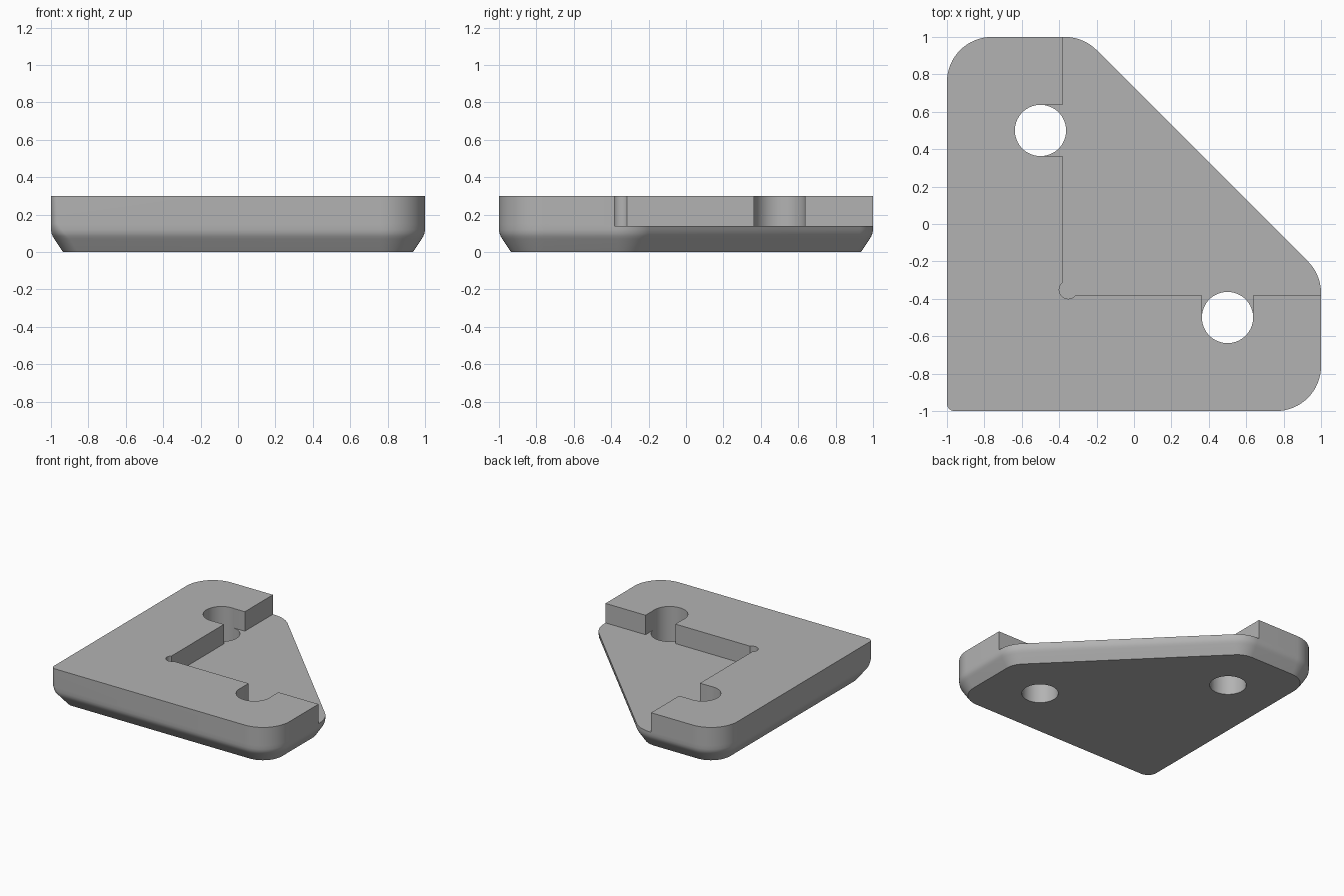
import bpy
import bmesh
from math import atan2, cos, sin, pi, radians
from mathutils import Vector

cube = bpy.data.objects.get("Cube")
if cube:
    bpy.data.objects.remove(cube, do_unlink=True)

grey = bpy.data.materials.new("plain grey")
grey.use_nodes = True
GREY = (0.45, 0.45, 0.45, 1)
grey.diffuse_color = GREY
grey.node_tree.nodes["Principled BSDF"].inputs["Base Color"].default_value = GREY

TOP, FLOOR = 0.30, 0.14
STEP = -0.383           # inner faces of the two raised arms
HOLE, HOLE_R = 0.5, 0.137
ROUND = 0.24            # large corner radius
CORNERS = [(-1, -1), (1, -1), (1, -0.27), (-0.27, 1), (-1, 1)]


def outline(inset, sharp_radius, steps=16):
    """Rounded bracket outline, moved inward by inset."""
    pts = []
    verts = [Vector(c) for c in CORNERS]
    for i, v in enumerate(verts):
        d1 = (v - verts[i - 1]).normalized()
        d2 = (verts[(i + 1) % len(verts)] - v).normalized()
        n1, n2 = Vector((-d1.y, d1.x)), Vector((-d2.y, d2.x))
        r = sharp_radius if i == 0 else ROUND - inset
        centre = v + (n1 + n2) * (inset + r) / (1 + n1.dot(n2))
        start, turn = atan2(-n1.y, -n1.x), n1.angle(n2)
        for k in range(steps + 1):
            a = start + turn * k / steps
            pts.append(centre + Vector((cos(a), sin(a))) * r)
    return pts


def loft(name, layers):
    """Solid skinned through (z, points) layers and capped at both ends."""
    bm = bmesh.new()
    rings = [[bm.verts.new((p[0], p[1], z)) for p in pts] for z, pts in layers]
    n = len(rings[0])
    for low, high in zip(rings, rings[1:]):
        for i in range(n):
            j = (i + 1) % n
            bm.faces.new((low[i], low[j], high[j], high[i]))
    bm.faces.new(rings[0][::-1])
    bm.faces.new(rings[-1])
    mesh = bpy.data.meshes.new(name)
    bm.to_mesh(mesh)
    bm.free()
    obj = bpy.data.objects.new(name, mesh)
    bpy.context.collection.objects.link(obj)
    return obj


def arc(cx, cy, r, a0, a1, n):
    return [(cx + r * cos(a0 + (a1 - a0) * k / n),
             cy + r * sin(a0 + (a1 - a0) * k / n)) for k in range(n + 1)]


# Body: chamfered underside blending into upright walls
levels = [(0, 0.065, 0.08), (0.07, 0.018, 0.085), (0.085, 0.009, 0.08),
          (0.10, 0.003, 0.07), (0.12, 0, 0.06), (0.15, 0, 0.04), (TOP, 0, 0.04)]
bracket = loft("corner_bracket", [(z, outline(i, r)) for z, i, r in levels])
bracket.data.materials.append(grey)

# Pocket: square recess with open hole slots and a round corner relief
half, deep = HOLE_R - 0.0015, -HOLE + 0.01
arm = [(1.2, STEP), (HOLE + half, STEP), (HOLE + half, deep),
       (HOLE - half, deep), (HOLE - half, STEP)]
relief = arc(-0.352, -0.352, 0.048, radians(319.7), radians(130.3), 16)
pocket = arm + relief + [(y, x) for x, y in reversed(arm)] + [(1.2, 1.2)]
cutters = [loft("pocket_cutter", [(FLOOR, pocket[::-1]), (0.5, pocket[::-1])])]

# Through holes
for side in (-1, 1):
    ring = arc(side * HOLE, -side * HOLE, HOLE_R, 0, 2 * pi, 64)[:-1]
    cutters.append(loft("hole_cutter", [(-0.2, ring), (0.5, ring)]))

bpy.context.view_layer.objects.active = bracket
for cutter in cutters:
    cutter.hide_render = True
    mod = bracket.modifiers.new("cut", "BOOLEAN")
    mod.operation = "DIFFERENCE"
    mod.solver = "EXACT"
    mod.object = cutter
    bpy.ops.object.modifier_apply(modifier=mod.name)
    bpy.data.objects.remove(cutter, do_unlink=True)

bpy.ops.object.select_all(action="DESELECT")
bracket.select_set(True)
bpy.ops.object.shade_smooth_by_angle(angle=radians(30))
